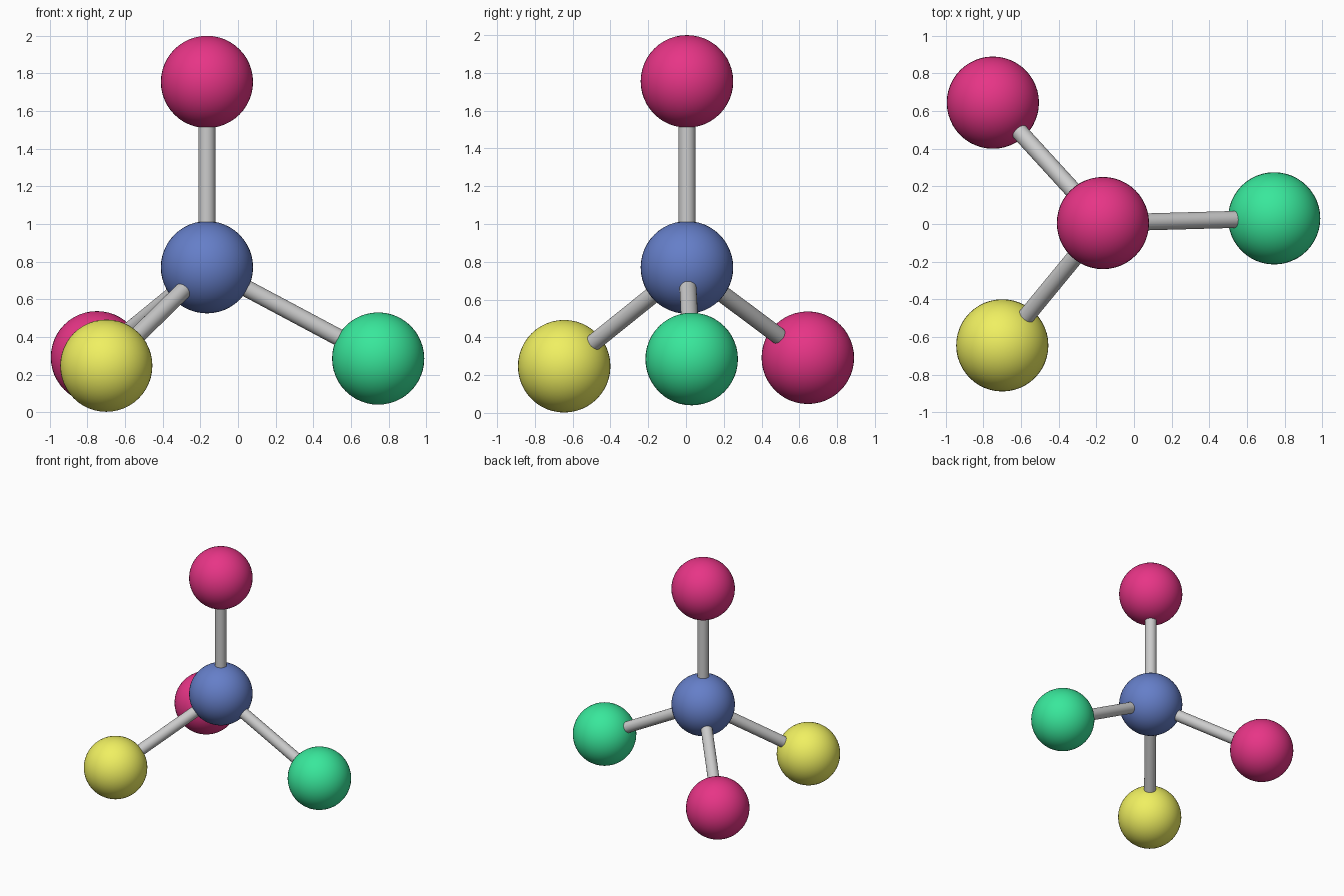
import bpy
from mathutils import Vector

if "Cube" in bpy.data.objects:
    bpy.data.objects.remove(bpy.data.objects["Cube"])

BALL_R, ROD_R = 0.245, 0.045


def material(name, rgb):
    m = bpy.data.materials.new(name)
    m.diffuse_color = (*rgb, 1)
    m.use_nodes = True
    m.node_tree.nodes["Principled BSDF"].inputs["Base Color"].default_value = m.diffuse_color
    return m


blue = material("blue", (0.13, 0.21, 0.58))
pink = material("pink", (0.80, 0.035, 0.24))
green = material("green", (0.04, 0.80, 0.33))
yellow = material("yellow", (0.87, 0.87, 0.12))


def ball(name, pos, mat):
    bpy.ops.mesh.primitive_uv_sphere_add(segments=48, ring_count=24, radius=BALL_R, location=pos)
    ob = bpy.context.object
    ob.name = name
    ob.data.materials.append(mat)
    bpy.ops.object.shade_smooth()


def rod(name, a, b):
    a, b = Vector(a), Vector(b)
    # Rod ends stay just inside each ball
    d = (b - a).normalized() * (BALL_R - 0.03)
    a, b = a + d, b - d
    bpy.ops.mesh.primitive_cylinder_add(vertices=32, radius=ROD_R, depth=(b - a).length,
                                        location=(a + b) / 2)
    ob = bpy.context.object
    ob.name = name
    ob.rotation_euler = (b - a).to_track_quat('Z', 'Y').to_euler()
    bpy.ops.object.shade_smooth_by_angle()


# Central ball
centre = (-0.165, 0.005, 0.77)
ball("centre_ball", centre, blue)

# Four outer balls, each joined to the centre by a rod
outer = [
    ("top", (-0.165, 0.005, 1.755), pink),
    ("right", (0.745, 0.03, 0.285), green),
    ("back_left", (-0.75, 0.645, 0.292), pink),
    ("front_left", (-0.70, -0.645, 0.247), yellow),
]
for name, pos, mat in outer:
    ball(name + "_ball", pos, mat)
    rod(name + "_rod", centre, pos)
